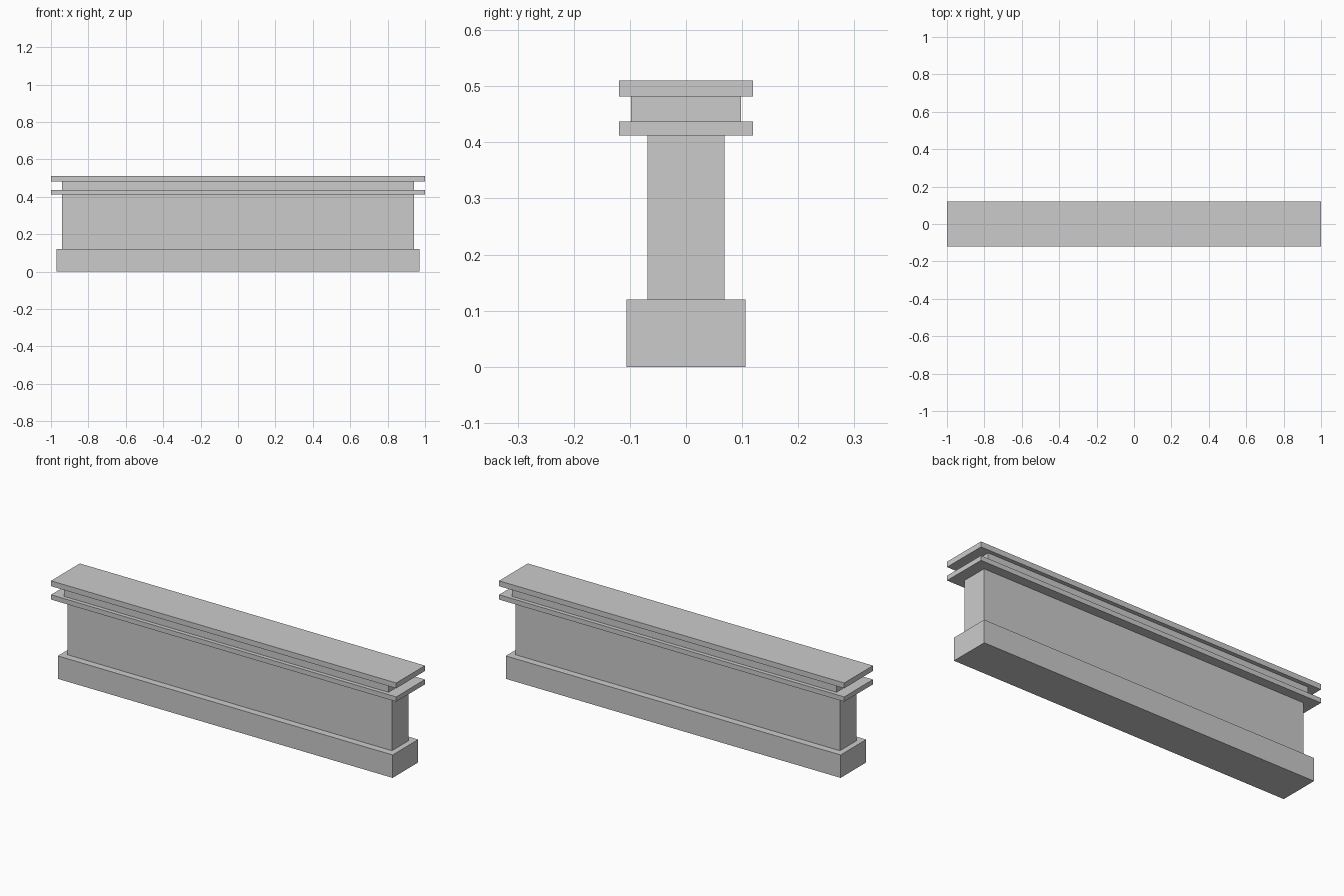
import bpy

if "Cube" in bpy.data.objects:
    bpy.data.objects.remove(bpy.data.objects["Cube"])


def slab(name, half_x, half_y, z0, z1):
    """Box centred on x and y, spanning z0 to z1."""
    bpy.ops.mesh.primitive_cube_add(size=2, location=(0, 0, (z0 + z1) / 2))
    obj = bpy.context.object
    obj.name = name
    obj.scale = (half_x, half_y, (z1 - z0) / 2)
    bpy.ops.object.transform_apply(location=False, rotation=False, scale=True)
    return obj


# Low wall stacked from plinth to coping
parts = [
    ("plinth", 0.97, 0.106, 0.12),
    ("wall_body", 0.94, 0.069, 0.412),
    ("lower_ledge", 1.0, 0.119, 0.437),
    ("neck_course", 0.94, 0.098, 0.482),
    ("top_coping", 1.0, 0.119, 0.51),
]
z = 0.0
for name, half_x, half_y, top in parts:
    slab(name, half_x, half_y, z, top)
    z = top
